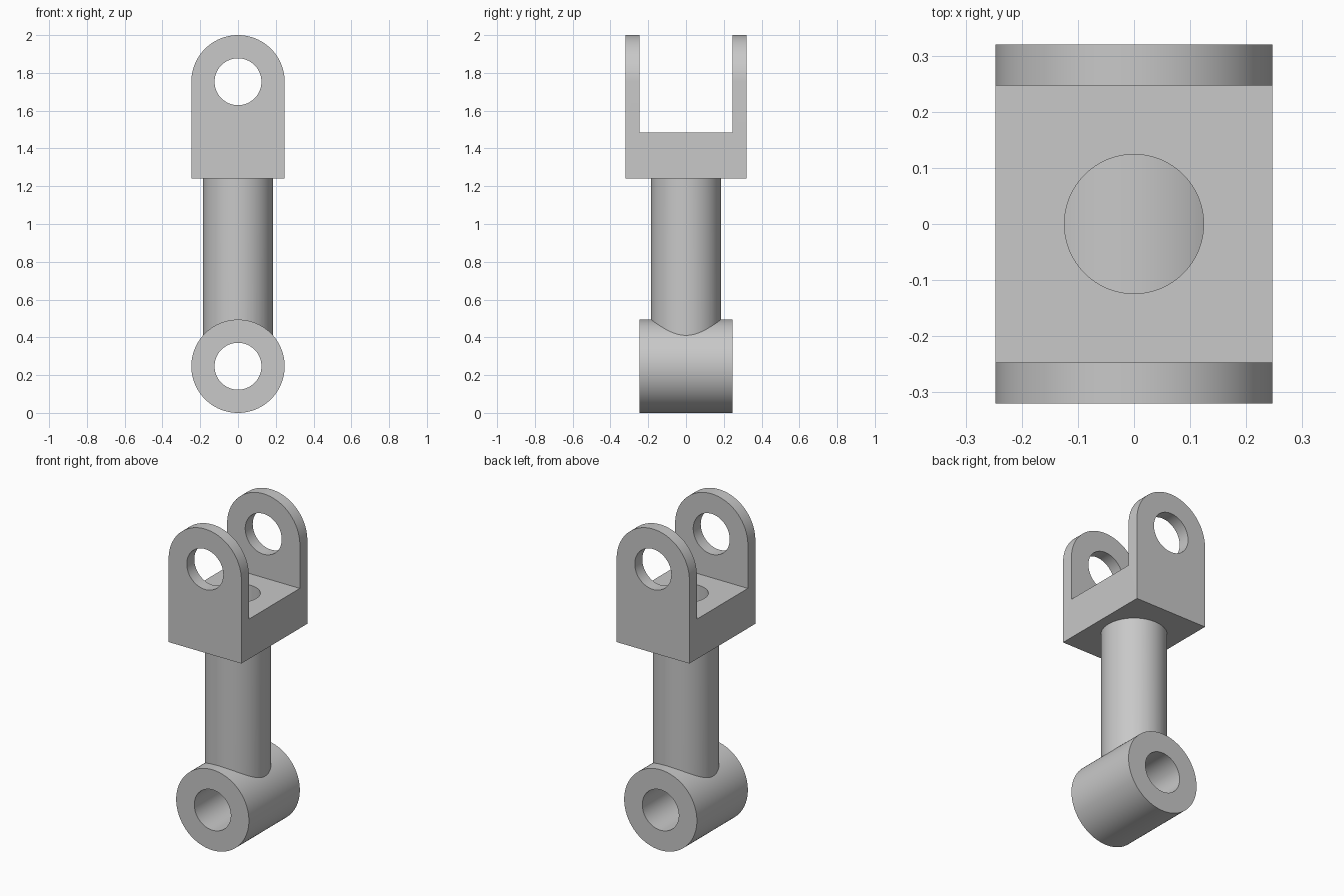
import bpy, bmesh, math
from mathutils import Matrix

R, BORE, SHAFT_R = 0.247, 0.124, 0.185   # lug radius, hole radius, shaft radius
HALF_Y = 0.32                            # half depth of the yoke
YOKE_BOTTOM, SLOT_FLOOR = 1.24, 1.485
TOP_PIN, LOW_PIN = 2 - R, R              # heights of the two pin axes
SEG = 96

cube = bpy.data.objects.get("Cube")
if cube:
    bpy.data.objects.remove(cube, do_unlink=True)

grey = bpy.data.materials.new("plain grey")
grey.use_nodes = True
grey.diffuse_color = (0.58, 0.58, 0.58, 1)
grey.node_tree.nodes["Principled BSDF"].inputs["Base Color"].default_value = grey.diffuse_color


def finish(name, bm):
    bmesh.ops.recalc_face_normals(bm, faces=bm.faces)
    mesh = bpy.data.meshes.new(name)
    bm.to_mesh(mesh)
    bm.free()
    mesh.materials.append(grey)
    obj = bpy.data.objects.new(name, mesh)
    bpy.context.collection.objects.link(obj)
    return obj


def cylinder(name, radius, length, z, along_y=False):
    bm = bmesh.new()
    matrix = Matrix.Translation((0, 0, z))
    if along_y:
        matrix = matrix @ Matrix.Rotation(math.pi / 2, 4, 'X')
    bmesh.ops.create_cone(bm, cap_ends=True, segments=SEG, radius1=radius,
                          radius2=radius, depth=length, matrix=matrix)
    return finish(name, bm)


def box(name, size, z):
    bm = bmesh.new()
    bmesh.ops.create_cube(bm, size=1, matrix=Matrix.Translation((0, 0, z)) @ Matrix.Diagonal((*size, 1)))
    return finish(name, bm)


def activate(obj):
    bpy.ops.object.select_all(action='DESELECT')
    obj.select_set(True)
    bpy.context.view_layer.objects.active = obj


def cut(obj, *cutters):
    activate(obj)
    for cutter in cutters:
        cutter.hide_render = True
        mod = obj.modifiers.new("cut", 'BOOLEAN')
        mod.operation, mod.solver, mod.object = 'DIFFERENCE', 'EXACT', cutter
        bpy.ops.object.modifier_apply(modifier=mod.name)
        bpy.data.objects.remove(cutter, do_unlink=True)
    bpy.ops.object.shade_smooth_by_angle(angle=math.radians(30))


# Yoke: arched block, slotted between the ears, drilled for pin and bore
bm = bmesh.new()
outline = [(-R, YOKE_BOTTOM), (R, YOKE_BOTTOM)]
for i in range(SEG // 2 + 1):
    a = math.pi * i / (SEG // 2)
    outline.append((R * math.cos(a), TOP_PIN + R * math.sin(a)))
face = bm.faces.new([bm.verts.new((x, -HALF_Y, z)) for x, z in outline])
sweep = bmesh.ops.extrude_face_region(bm, geom=[face])["geom"]
bmesh.ops.translate(bm, vec=(0, 2 * HALF_Y, 0),
                    verts=[v for v in sweep if isinstance(v, bmesh.types.BMVert)])
yoke = finish("yoke", bm)
cut(yoke,
    box("slot_cutter", (1, 2 * R, 1), SLOT_FLOOR + 0.5),
    cylinder("pin_cutter", BORE, 1, TOP_PIN, along_y=True),
    cylinder("bore_cutter", BORE, 1, YOKE_BOTTOM))

# Hollow shaft, its foot saddled onto the lower lug
shaft = cylinder("shaft", SHAFT_R, YOKE_BOTTOM - LOW_PIN, (YOKE_BOTTOM + LOW_PIN) / 2)
cut(shaft,
    cylinder("bore_cutter", BORE, 3, 1),
    cylinder("saddle_cutter", R, 1, LOW_PIN, along_y=True))

# Lower lug: thick sleeve with a pin hole
lug = cylinder("lower_lug", R, 2 * R, LOW_PIN, along_y=True)
cut(lug, cylinder("pin_cutter", BORE, 1, LOW_PIN, along_y=True))
